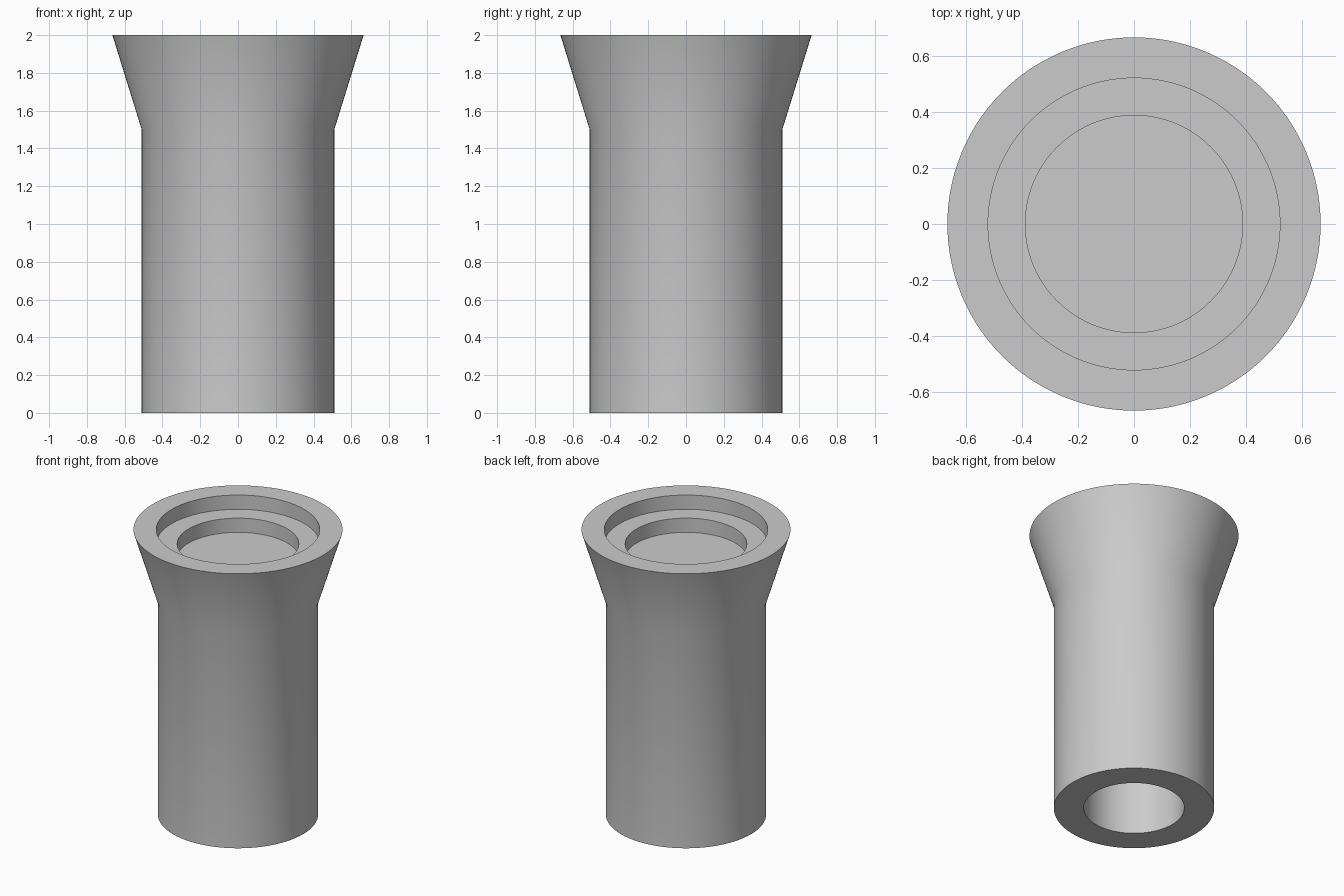
import bpy
import bmesh
import math

default_cube = bpy.data.objects.get("Cube")
if default_cube:
    bpy.data.objects.remove(default_cube, do_unlink=True)

SEGMENTS = 128

# Plain grey finish
grey = bpy.data.materials.new("plain_grey")
grey.use_nodes = True
colour = (0.6, 0.6, 0.6, 1)
grey.diffuse_color = colour
grey.node_tree.nodes["Principled BSDF"].inputs["Base Color"].default_value = colour


def lathe(name, profile, material):
    """Spin a (radius, height) profile around the z axis."""
    bm = bmesh.new()
    verts = [bm.verts.new((r, 0, z)) for r, z in profile]
    edges = [bm.edges.new(pair) for pair in zip(verts, verts[1:])]
    bmesh.ops.spin(bm, geom=verts + edges, axis=(0, 0, 1), cent=(0, 0, 0),
                   angle=math.tau, steps=SEGMENTS, use_duplicate=False)
    bmesh.ops.remove_doubles(bm, verts=bm.verts, dist=0.0001)
    bmesh.ops.recalc_face_normals(bm, faces=bm.faces)
    mesh = bpy.data.meshes.new(name)
    bm.to_mesh(mesh)
    bm.free()
    mesh.materials.append(material)
    obj = bpy.data.objects.new(name, mesh)
    bpy.context.collection.objects.link(obj)
    bpy.ops.object.select_all(action="DESELECT")
    obj.select_set(True)
    bpy.context.view_layer.objects.active = obj
    bpy.ops.object.shade_smooth_by_angle(angle=math.radians(30))
    return obj


# Flared column: blind bore below, straight wall, flared head, stepped recess
bore = [(0, 1.5), (0.32, 1.5), (0.32, 0)]
outer_wall = [(0.51, 0), (0.51, 1.5), (0.665, 2)]
stepped_recess = [(0.52, 2), (0.52, 1.9), (0.387, 1.9), (0.387, 1.8), (0, 1.8)]
lathe("flared_column", bore + outer_wall + stepped_recess, grey)
